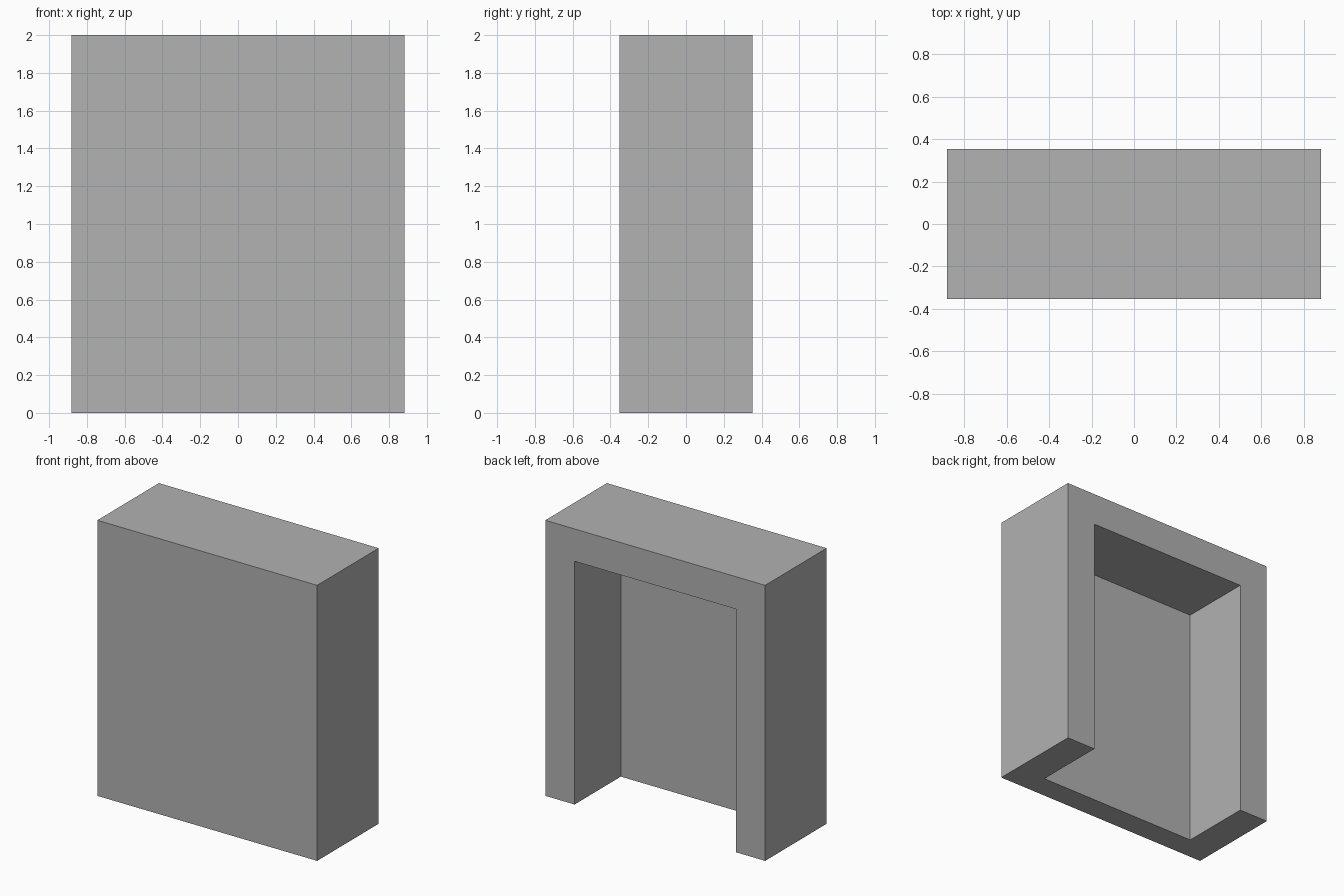
import bpy
from mathutils import Vector

cube = bpy.data.objects.get("Cube")
if cube:
    bpy.data.objects.remove(cube, do_unlink=True)

WIDTH, DEPTH, HEIGHT = 1.765, 0.706, 2.0
WALL = 0.235     # side and top thickness
PANEL = 0.176    # front panel thickness
OVER = 0.2       # how far the cutter runs past the open sides

grey = bpy.data.materials.new("plain grey")
grey.use_nodes = True
colour = (0.445, 0.445, 0.445, 1)
grey.diffuse_color = colour
grey.node_tree.nodes["Principled BSDF"].inputs["Base Color"].default_value = colour


def box(name, low, high):
    """Add a box between two corners, with its scale applied."""
    low, high = Vector(low), Vector(high)
    bpy.ops.mesh.primitive_cube_add(size=1, location=(low + high) / 2)
    obj = bpy.context.object
    obj.name = obj.data.name = name
    obj.scale = high - low
    bpy.ops.object.transform_apply(location=True, rotation=False, scale=True)
    obj.data.materials.append(grey)
    return obj


# Recess, open at the back and at the bottom
inner = WIDTH / 2 - WALL
cutter = box("recess_cutter",
             (-inner, -DEPTH / 2 + PANEL, -OVER),
             (inner, DEPTH / 2 + OVER, HEIGHT - WALL))
cutter.hide_render = True

# Solid block with the recess cut out of it
shell = box("hollow_block",
            (-WIDTH / 2, -DEPTH / 2, 0),
            (WIDTH / 2, DEPTH / 2, HEIGHT))
cut = shell.modifiers.new("recess", 'BOOLEAN')
cut.operation = 'DIFFERENCE'
cut.solver = 'EXACT'
cut.object = cutter
bpy.ops.object.modifier_apply(modifier=cut.name)
bpy.data.objects.remove(cutter, do_unlink=True)
bpy.ops.object.shade_flat()
